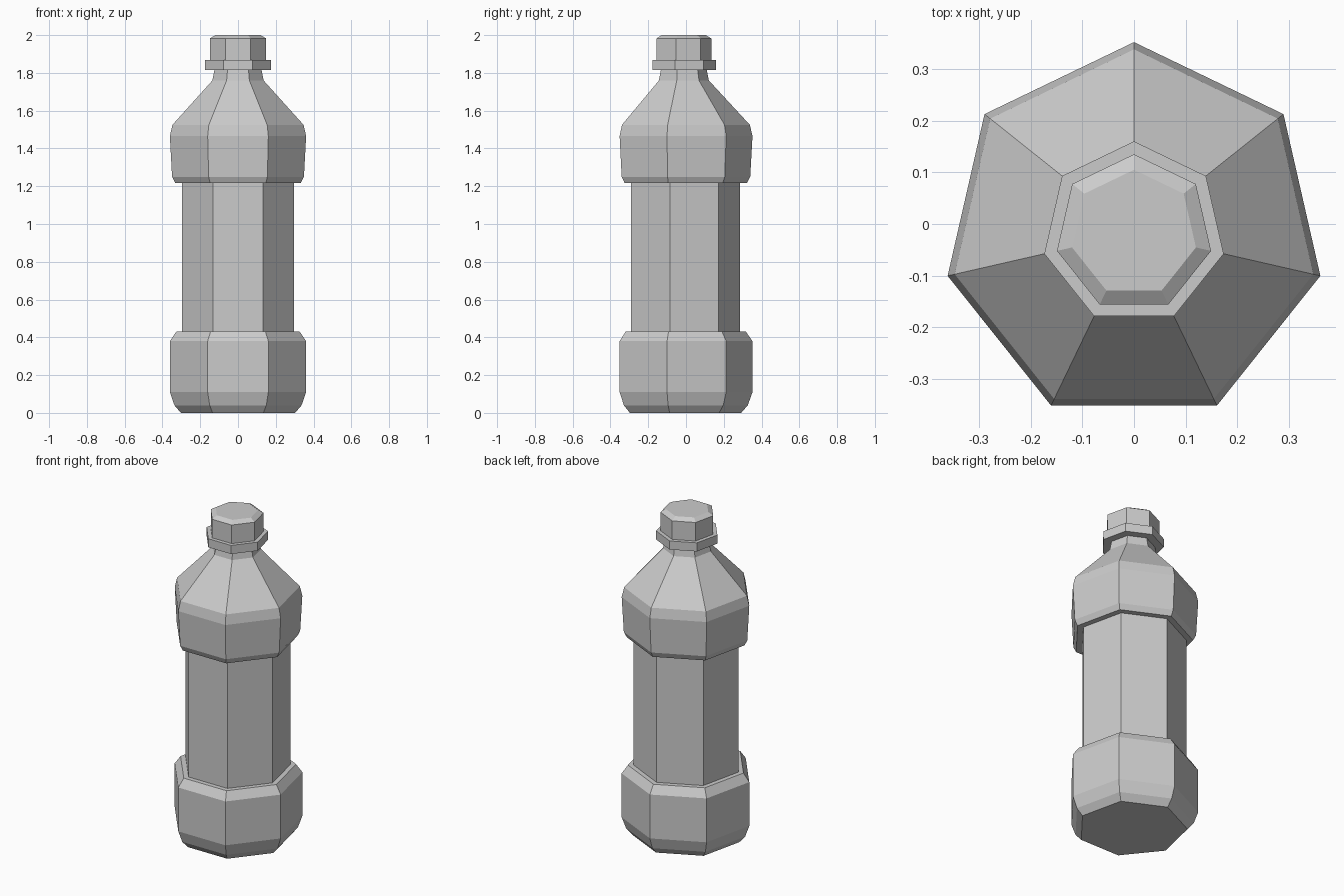
import bpy, bmesh
from math import cos, sin, pi

SIDES = 7
CENTRE_Y = -0.018   # a heptagon is not symmetric front to back

cube = bpy.data.objects.get("Cube")
if cube:
    bpy.data.objects.remove(cube, do_unlink=True)

grey = bpy.data.materials.new("plain_grey")
grey.use_nodes = True
colour = (0.6, 0.6, 0.6, 1)
grey.diffuse_color = colour
grey.node_tree.nodes["Principled BSDF"].inputs["Base Color"].default_value = colour


def lathe(name, profile, bottom=False, top=False):
    """Seven-sided turned part from (radius, height) pairs, with a corner at the back."""
    bm = bmesh.new()
    angles = [pi / 2 + 2 * pi * i / SIDES for i in range(SIDES)]
    rings = [[bm.verts.new((r * cos(a), CENTRE_Y + r * sin(a), z)) for a in angles]
             for r, z in profile]
    for low, high in zip(rings, rings[1:]):
        for i in range(SIDES):
            j = (i + 1) % SIDES
            bm.faces.new((low[i], low[j], high[j], high[i]))
    if bottom:
        bm.faces.new(rings[0][::-1])
    if top:
        bm.faces.new(rings[-1])
    mesh = bpy.data.meshes.new(name)
    bm.to_mesh(mesh)
    bm.free()
    mesh.materials.append(grey)
    obj = bpy.data.objects.new(name, mesh)
    bpy.context.collection.objects.link(obj)
    return obj


# Wide foot with bevelled rims
lathe("bottle_base", [(0.31, 0), (0.345, 0.04), (0.37, 0.11), (0.37, 0.38),
                      (0.335, 0.43), (0.304, 0.43)], bottom=True)

# Narrow straight middle
lathe("bottle_grip", [(0.304, 0.43), (0.304, 1.217)])

# Shoulder tapering into the neck
lathe("bottle_shoulder", [(0.304, 1.217), (0.341, 1.217), (0.358, 1.25), (0.37, 1.466),
                          (0.356, 1.525), (0.139, 1.76), (0.128, 1.815)])

# Collar below the cap
lathe("neck_ring", [(0.128, 1.815), (0.178, 1.815), (0.178, 1.868), (0.153, 1.868)])

# Cap with a bevelled top
lathe("cap", [(0.153, 1.868), (0.153, 1.982), (0.123, 2.0)], top=True)
